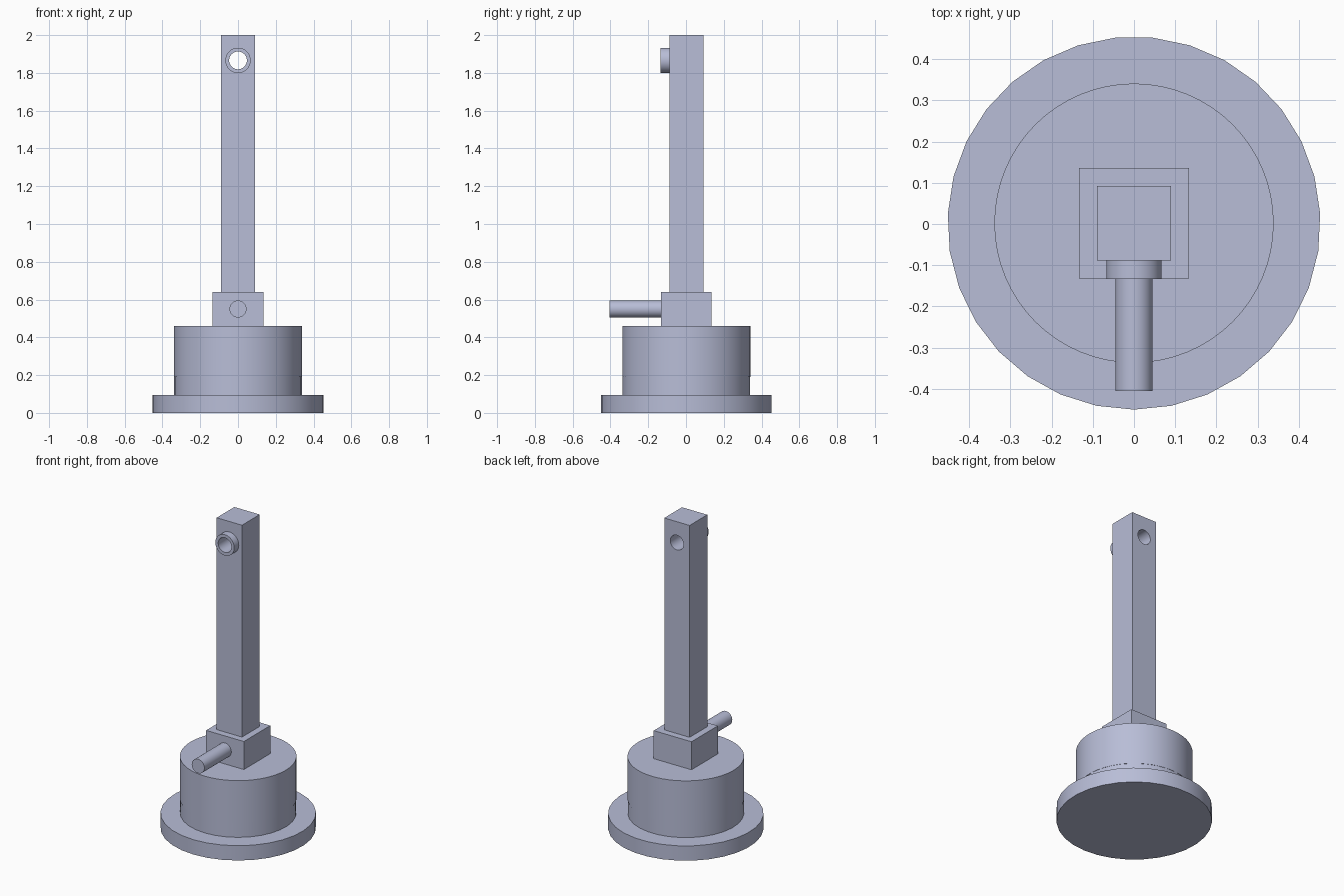
import bpy
import math

cube = bpy.data.objects.get("Cube")
if cube:
    bpy.data.objects.remove(cube, do_unlink=True)

COLOUR = (0.48, 0.51, 0.68, 1.0)
metal = bpy.data.materials.new("blue_grey_metal")
metal.use_nodes = True
metal.diffuse_color = COLOUR
metal.node_tree.nodes["Principled BSDF"].inputs["Base Color"].default_value = COLOUR

AXIS_Y = 0.002   # centre line of the odd-sided base
HOLE_Z = 1.866


def finish(name):
    ob = bpy.context.object
    ob.name = name
    ob.data.name = name
    ob.data.materials.append(metal)
    bpy.ops.object.transform_apply(location=True, rotation=True, scale=True)
    bpy.ops.object.shade_smooth_by_angle(angle=math.radians(30))
    return ob


def disc(name, radius, z0, z1, sides, turn=0.0):
    """Upright cylinder."""
    bpy.ops.mesh.primitive_cylinder_add(
        vertices=sides, radius=radius, depth=z1 - z0,
        location=(0, AXIS_Y, (z0 + z1) / 2), rotation=(0, 0, turn))
    return finish(name)


def rod(name, radius, y0, y1, z, sides=48):
    """Cylinder lying along y."""
    bpy.ops.mesh.primitive_cylinder_add(
        vertices=sides, radius=radius, depth=y1 - y0,
        location=(0, (y0 + y1) / 2, z), rotation=(math.pi / 2, 0, 0))
    return finish(name)


def block(name, half, z0, z1):
    """Square upright block."""
    bpy.ops.mesh.primitive_cube_add(
        size=1, location=(0, AXIS_Y, (z0 + z1) / 2),
        scale=(2 * half, 2 * half, z1 - z0))
    return finish(name)


def bore(ob, cutter):
    """Cut the hole, then restore crisp edges."""
    mod = ob.modifiers.new("bore", "BOOLEAN")
    mod.operation = "DIFFERENCE"
    mod.solver = "EXACT"
    mod.object = cutter
    bpy.ops.object.select_all(action="DESELECT")
    ob.select_set(True)
    bpy.context.view_layer.objects.active = ob
    bpy.ops.object.modifier_apply(modifier=mod.name)
    bpy.ops.object.shade_smooth_by_angle(angle=math.radians(30))


# Round foot and drum
disc("base_flange", 0.4525, 0, 0.095, 31, math.pi)
disc("drum_lower", 0.338, 0.095, 0.19, 31, math.pi)
disc("drum_upper", 0.339, 0.19, 0.46, 64)

# Square socket with its handle
block("socket_block", 0.134, 0.46, 0.64)
rod("handle_rod", 0.045, -0.405, -0.12, 0.55)

# Post with a bored collar near the top
post = block("post", 0.09, 0.64, 2.0)
collar = rod("collar", 0.067, -0.134, -0.088, HOLE_Z)
cutter = rod("bore_cutter", 0.047, -0.3, 0.3, HOLE_Z)
cutter.hide_render = True
for part in (post, collar):
    bore(part, cutter)
bpy.data.objects.remove(cutter, do_unlink=True)
